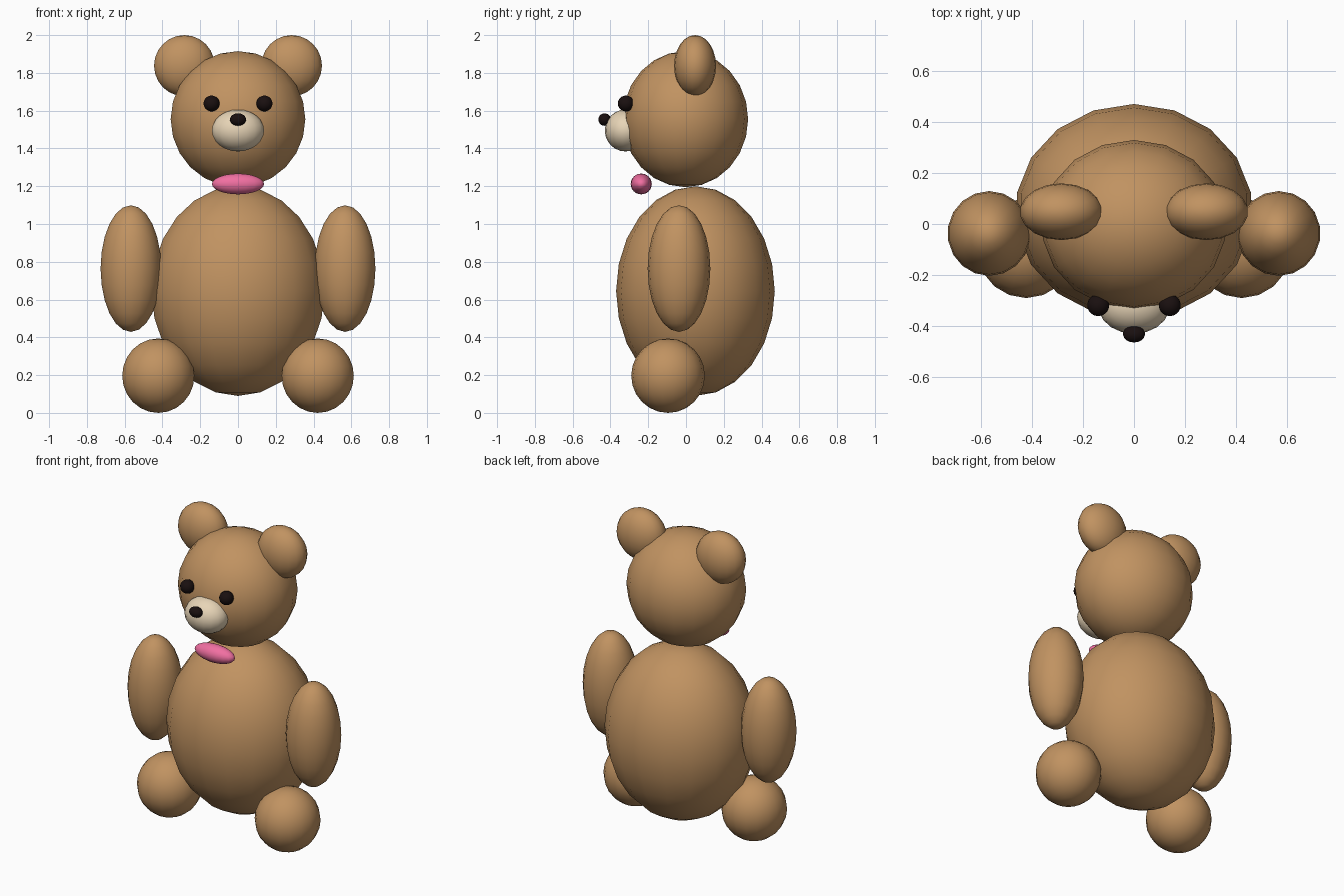
import bpy

if "Cube" in bpy.data.objects:
    bpy.data.objects.remove(bpy.data.objects["Cube"])


def material(name, rgb):
    m = bpy.data.materials.new(name)
    m.diffuse_color = (*rgb, 1.0)
    m.use_nodes = True
    m.node_tree.nodes["Principled BSDF"].inputs["Base Color"].default_value = m.diffuse_color
    return m


FUR = material("fur", (0.53, 0.29, 0.12))
CREAM = material("cream", (0.80, 0.66, 0.47))
DARK = material("dark", (0.01, 0.005, 0.005))
PINK = material("pink", (0.88, 0.16, 0.36))


def ellipsoid(name, center, radii, mat, segments=18, rings=12):
    bpy.ops.mesh.primitive_uv_sphere_add(
        segments=segments, ring_count=rings, radius=1, location=center)
    ob = bpy.context.object
    ob.name = name
    ob.scale = radii
    bpy.ops.object.transform_apply(location=False, rotation=False, scale=True)
    bpy.ops.object.shade_smooth()
    ob.data.materials.append(mat)
    return ob


# Body and head
ellipsoid("body", (0, 0.05, 0.645), (0.465, 0.42, 0.555), FUR)
ellipsoid("head", (0, -0.003, 1.555), (0.362, 0.332, 0.36), FUR)

# Face
ellipsoid("muzzle", (0, -0.32, 1.495), (0.14, 0.11, 0.111), CREAM)
ellipsoid("nose", (0, -0.431, 1.553), (0.043, 0.033, 0.033), DARK)

# Bow at the neck
ellipsoid("bow", (0, -0.237, 1.212), (0.14, 0.056, 0.055), PINK)

# Paired parts
for side, s in (("left", 1), ("right", -1)):
    ellipsoid(f"{side}_ear", (s * 0.284, 0.048, 1.838), (0.163, 0.111, 0.162), FUR)
    ellipsoid(f"{side}_eye", (s * 0.14, -0.318, 1.638), (0.043, 0.043, 0.042), DARK)
    ellipsoid(f"{side}_arm", (s * 0.567, -0.037, 0.764), (0.163, 0.166, 0.335), FUR)
    ellipsoid(f"{side}_leg", (s * 0.422, -0.095, 0.197), (0.194, 0.195, 0.197), FUR)
